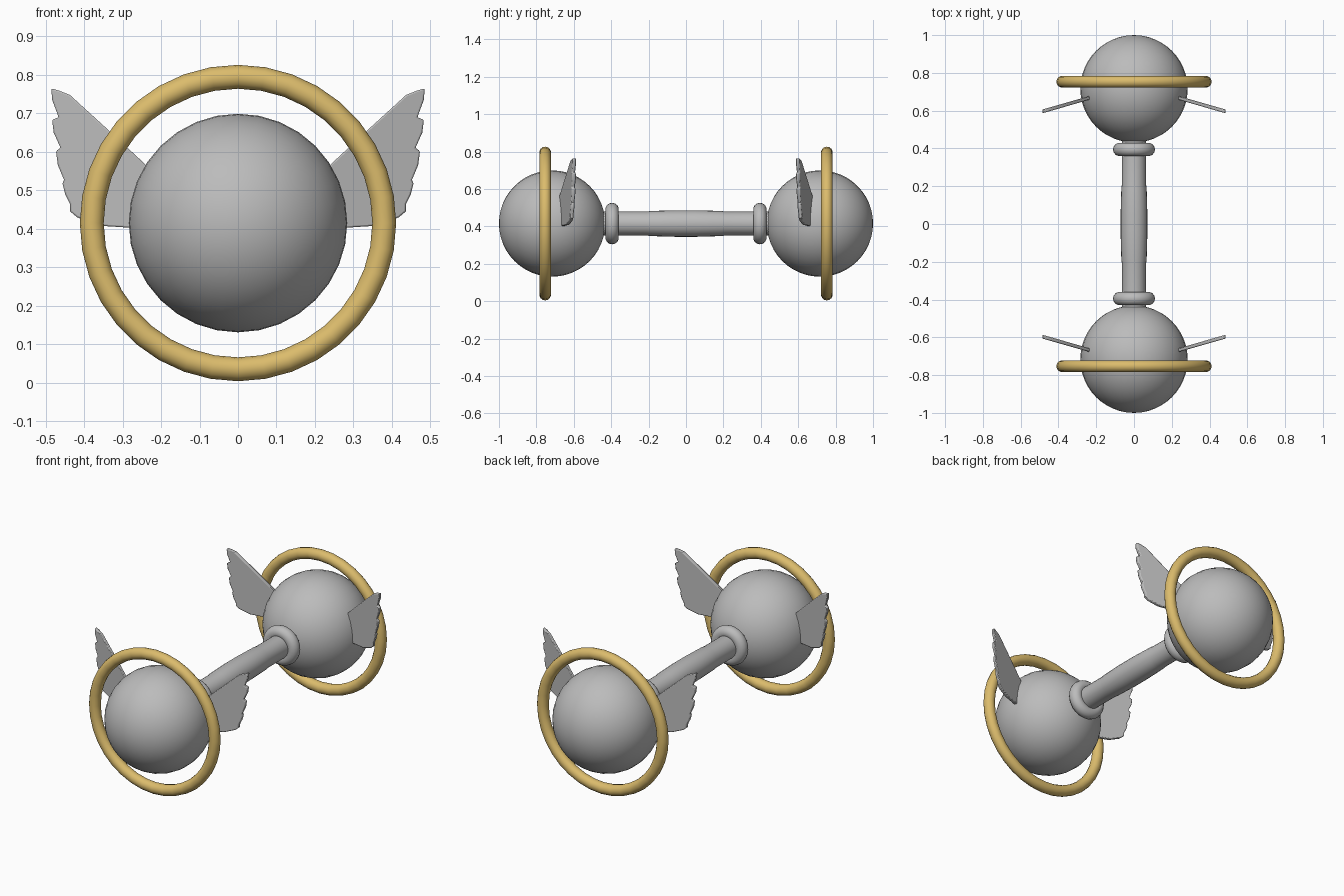
import bpy, bmesh, math

if "Cube" in bpy.data.objects:
    bpy.data.objects.remove(bpy.data.objects["Cube"])

ZC = 0.415  # height of the long axis


def material(name, rgb):
    m = bpy.data.materials.new(name)
    m.diffuse_color = (*rgb, 1)
    m.use_nodes = True
    m.node_tree.nodes["Principled BSDF"].inputs["Base Color"].default_value = m.diffuse_color
    return m


GREY = material("grey metal", (0.5, 0.5, 0.5))
GOLD = material("gold", (0.71, 0.5, 0.15))


def finish(ob, name, mat, angle=40):
    ob.name = name
    ob.data.materials.append(mat)
    bpy.ops.object.select_all(action='DESELECT')
    ob.select_set(True)
    bpy.context.view_layer.objects.active = ob
    bpy.ops.object.shade_smooth_by_angle(angle=math.radians(angle))
    return ob


def torus(name, y, major, minor, mat, segs):
    bpy.ops.mesh.primitive_torus_add(
        major_segments=segs, minor_segments=14, major_radius=major,
        minor_radius=minor, location=(0, y, ZC), rotation=(math.pi / 2, 0, 0))
    finish(bpy.context.object, name, mat)


# Wing outline (x, z): root, straight leading edge, scalloped feather tips
WING = [(0.235, 0.40), (0.235, 0.562), (0.335, 0.655), (0.437, 0.748),
        (0.462, 0.758), (0.485, 0.765), (0.483, 0.735), (0.466, 0.69),
        (0.483, 0.683), (0.479, 0.65), (0.461, 0.61), (0.473, 0.602),
        (0.468, 0.565), (0.452, 0.527), (0.456, 0.518), (0.449, 0.49),
        (0.437, 0.466), (0.436, 0.445), (0.418, 0.43), (0.36, 0.408)]


def wing(name, sx, sy):
    bm = bmesh.new()
    half = 0.010

    def pt(x, z, off):
        return (sx * x, sy * (0.668 - (x - 0.235) * 0.286 + off), z)
    rings = [[bm.verts.new(pt(x, z, off)) for x, z in WING] for off in (-half, half)]
    n = len(WING)
    bm.faces.new(rings[0])
    bm.faces.new(rings[1][::-1])
    for i in range(n):
        j = (i + 1) % n
        bm.faces.new((rings[0][i], rings[1][i], rings[1][j], rings[0][j]))
    bmesh.ops.recalc_face_normals(bm, faces=bm.faces)
    me = bpy.data.meshes.new(name)
    bm.to_mesh(me)
    bm.free()
    ob = bpy.data.objects.new(name, me)
    bpy.context.collection.objects.link(ob)
    bev = ob.modifiers.new("soft rim", 'BEVEL')
    bev.width, bev.segments = 0.004, 2
    bev.limit_method, bev.angle_limit = 'ANGLE', math.radians(50)
    finish(ob, name, GREY)


for sy, end in ((-1, "front"), (1, "back")):
    # Weight ball
    bpy.ops.mesh.primitive_uv_sphere_add(
        segments=32, ring_count=24, radius=0.284,
        location=(0, sy * 0.716, ZC), rotation=(math.pi / 2, 0, 0))
    finish(bpy.context.object, end + "_ball", GREY)
    # Halo ring around the ball and collar on the bar
    torus(end + "_ring", sy * 0.753, 0.380, 0.031, GOLD, 36)
    torus(end + "_collar", sy * 0.395, 0.075, 0.036, GREY, 32)
    for sx, side in ((-1, "left"), (1, "right")):
        wing(f"{end}_{side}_wing", sx, sy)

# Handle bar, swelling slightly in the middle
PROFILE = [(-0.45, 0.064), (-0.21, 0.064), (-0.19, 0.067), (-0.05, 0.071),
           (0.05, 0.071), (0.19, 0.067), (0.21, 0.064), (0.45, 0.064)]
bm = bmesh.new()
N = 24
loops = [[bm.verts.new((r * math.cos(2 * math.pi * k / N), y,
                        ZC + r * math.sin(2 * math.pi * k / N)))
          for k in range(N)] for y, r in PROFILE]
for a, b in zip(loops, loops[1:]):
    for k in range(N):
        bm.faces.new((a[k], a[(k + 1) % N], b[(k + 1) % N], b[k]))
bm.faces.new(loops[0])
bm.faces.new(loops[-1])
bmesh.ops.recalc_face_normals(bm, faces=bm.faces)
me = bpy.data.meshes.new("handle_bar")
bm.to_mesh(me)
bm.free()
bar = bpy.data.objects.new("handle_bar", me)
bpy.context.collection.objects.link(bar)
finish(bar, "handle_bar", GREY)
